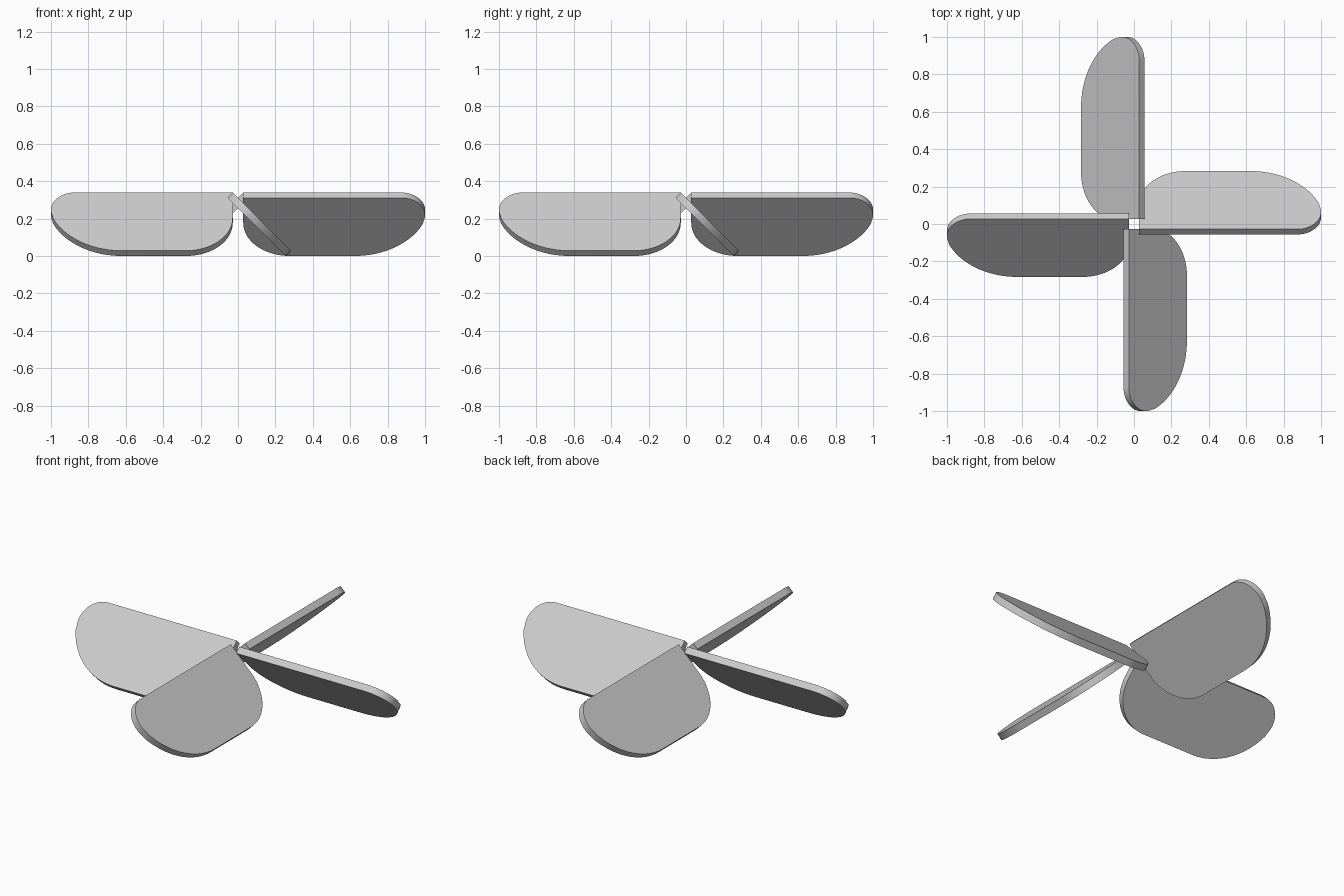
import bpy
import bmesh
from math import radians, sin, cos
from mathutils import Vector, Matrix

cube = bpy.data.objects.get("Cube")
if cube:
    bpy.data.objects.remove(cube, do_unlink=True)

# Single plain grey
grey = bpy.data.materials.new("light_grey")
grey.use_nodes = True
colour = (0.6, 0.6, 0.6, 1)
grey.diffuse_color = colour
grey.node_tree.nodes["Principled BSDF"].inputs["Base Color"].default_value = colour

ROOT, WIDTH, THICK, TOP = 0.028, 0.44, 0.04, 0.34


def arc(cx, cy, r, start, end, steps):
    angles = [radians(start + (end - start) * i / steps) for i in range(steps + 1)]
    return [(cx + r * cos(a), cy + r * sin(a)) for a in angles]


# Blade outline: length along the arm, distance down the slope
outline = [(ROOT, 0)]
outline += arc(0.87, 0.13, 0.13, -90, 19.5, 20)                      # small tip round
outline += arc(0.62, WIDTH - 0.4, 0.4, 19.8, 90, 24)[1:]             # broad tip sweep
outline += arc(ROOT + 0.25, WIDTH - 0.25, 0.25, 90, 180, 24)         # inner round

# Blade plane tilted 45 degrees
origin = Vector((0, -ROOT, TOP))
along = Vector((1, 0, 0))
down = Vector((0, 1, -1)).normalized()
inward = Vector((0, -1, -1)).normalized() * THICK


def make_blade(name, turn):
    bm = bmesh.new()
    verts = [bm.verts.new(origin + along * u + down * v) for u, v in outline]
    face = bm.faces.new(verts)
    result = bmesh.ops.extrude_face_region(bm, geom=[face], use_keep_orig=True)
    moved = [g for g in result["geom"] if isinstance(g, bmesh.types.BMVert)]
    bmesh.ops.translate(bm, verts=moved, vec=inward)
    bmesh.ops.recalc_face_normals(bm, faces=bm.faces)
    bm.transform(Matrix.Rotation(radians(turn), 4, "Z"))
    mesh = bpy.data.meshes.new(name)
    bm.to_mesh(mesh)
    bm.free()
    mesh.materials.append(grey)
    blade = bpy.data.objects.new(name, mesh)
    bpy.context.collection.objects.link(blade)
    bpy.ops.object.select_all(action="DESELECT")
    blade.select_set(True)
    bpy.context.view_layer.objects.active = blade
    bpy.ops.object.shade_smooth_by_angle(angle=radians(30))


# Four blades around the centre
for i, side in enumerate(("left", "back", "right", "front")):
    make_blade(side + "_blade", 90 * i)
